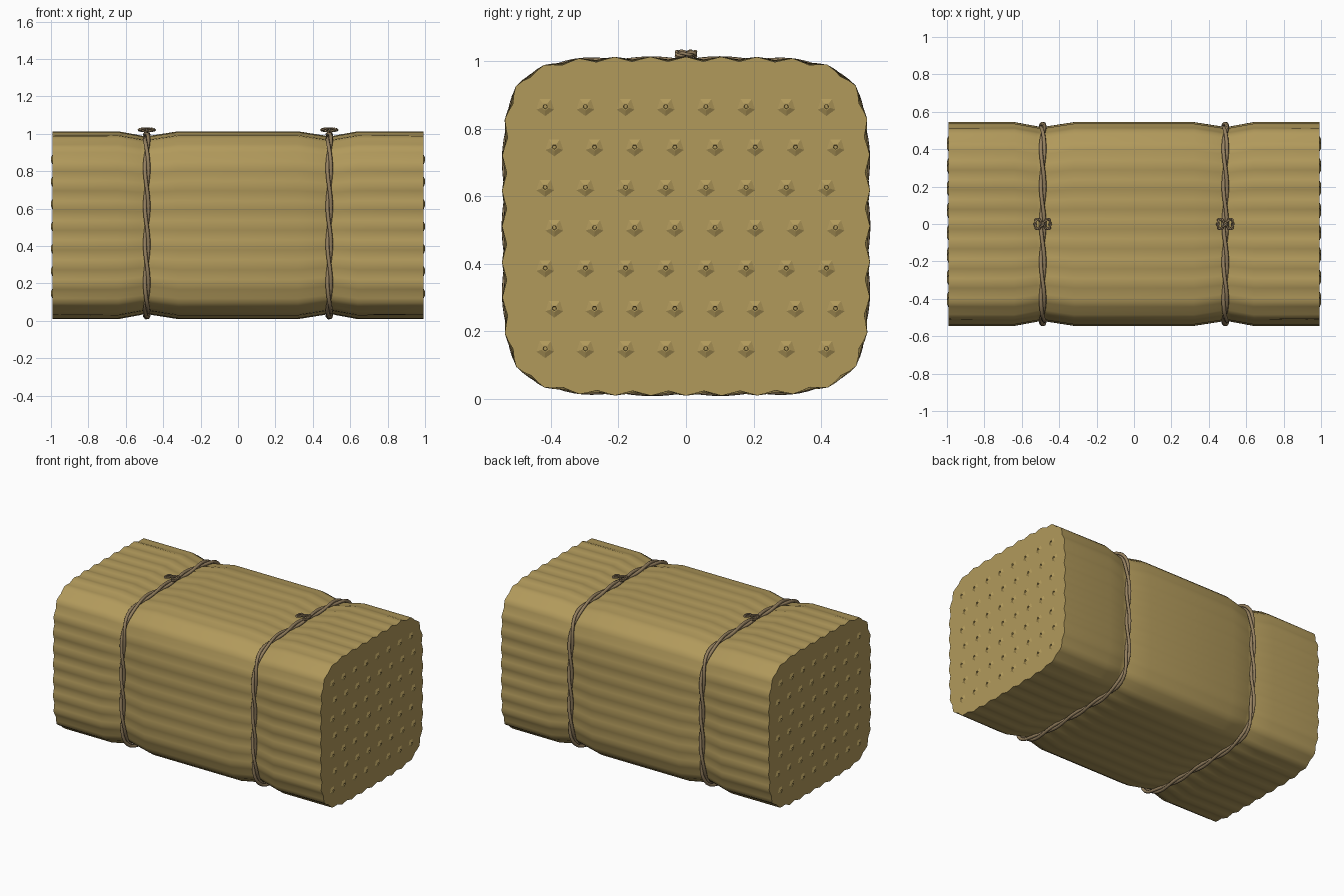
import bpy, bmesh, math
from mathutils import Vector

cube = bpy.data.objects.get("Cube")
if cube:
    bpy.data.objects.remove(cube)

HALF_Y, HALF_Z, MID_Z = 0.545, 0.502, 0.511
END_X, TIE_X = 0.993, 0.488
RIDGES, STEPS = 36, 4
COUNT = RIDGES * STEPS


def material(name, rgb):
    m = bpy.data.materials.new(name)
    m.use_nodes = True
    m.diffuse_color = (*rgb, 1)
    m.node_tree.nodes["Principled BSDF"].inputs["Base Color"].default_value = (*rgb, 1)
    return m


straw = material("straw", (0.44, 0.32, 0.105))
twine = material("twine", (0.30, 0.215, 0.115))


def outline(inset):
    """Evenly spaced points on a rounded rectangle, as (y, z) vectors."""
    dense = []
    for i in range(2000):
        a = math.tau * i / 2000
        c, s = math.cos(a), math.sin(a)
        k = (abs(c) ** 5.5 + abs(s) ** 5.5) ** (-1 / 5.5)
        dense.append(Vector((c * k * (HALF_Y - inset), s * k * (HALF_Z - inset))))
    dense.append(dense[0])
    total = sum((q - p).length for p, q in zip(dense, dense[1:]))
    points, run = [], 0.0
    for p, q in zip(dense, dense[1:]):
        if len(points) < COUNT and run >= total * len(points) / COUNT - 1e-9:
            points.append(p.copy())
        run += (q - p).length
    return points


def normals(points):
    out = []
    for i in range(len(points)):
        t = points[(i + 1) % len(points)] - points[i - 1]
        out.append(Vector((t.y, -t.x)).normalized())
    return out


def mesh_object(name, bm, mat):
    bmesh.ops.recalc_face_normals(bm, faces=bm.faces)
    mesh = bpy.data.meshes.new(name)
    bm.to_mesh(mesh)
    bm.free()
    mesh.materials.append(mat)
    obj = bpy.data.objects.new(name, mesh)
    bpy.context.collection.objects.link(obj)
    return obj


# Bale body: ridged outline lofted along x, pinched under both ties
half = [(0.32, 0, 0.007), (0.46, 0.022, 0.008), (TIE_X, 0.03, 0.006),
        (0.52, 0.022, 0.008), (0.64, 0, 0.008), (END_X, 0, 0.014)]
stations = [(-x, d, a) for x, d, a in reversed(half)] + half
bm = bmesh.new()
rings = []
for x, inset, ridge in stations:
    pts = outline(inset)
    ring = []
    for i, (p, n) in enumerate(zip(pts, normals(pts))):
        q = p - n * ridge * (0.5 - 0.5 * math.cos(math.tau * i / STEPS))
        ring.append(bm.verts.new((x, q.x, MID_Z + q.y)))
    rings.append(ring)
for r0, r1 in zip(rings, rings[1:]):
    for i in range(COUNT):
        j = (i + 1) % COUNT
        bm.faces.new((r0[i], r0[j], r1[j], r1[i]))
bm.faces.new(rings[0])
bm.faces.new(rings[-1])
body = mesh_object("bale_body", bm, straw)
bpy.ops.object.select_all(action="DESELECT")
body.select_set(True)
bpy.context.view_layer.objects.active = body
bpy.ops.object.shade_smooth_by_angle(angle=math.radians(50))


# Straw tips: hollow five-sided studs in staggered rows on both ends
def stud(bm, side, y, z):
    loops = []
    for r, h in ((0.03, -0.001), (0.011, 0.007), (0.007, 0.007), (0.006, 0.001)):
        loops.append([bm.verts.new((side * (END_X + h),
                                    y + r * math.sin(math.tau * k / 5),
                                    z - r * math.cos(math.tau * k / 5)))
                      for k in range(5)])
    for a, b in zip(loops, loops[1:]):
        for k in range(5):
            j = (k + 1) % 5
            bm.faces.new((a[k], a[j], b[j], b[k]))
    bm.faces.new(loops[-1])


for side, label in ((1, "left"), (-1, "right")):
    bm = bmesh.new()
    for row in range(7):
        for col in range(8):
            stud(bm, side, -0.417 + 0.119 * col + 0.027 * (row % 2), 0.148 + 0.1195 * row)
    # Orient every separate stud outwards by its distance from the end
    mesh_object("straw_tips_" + label, bm, straw)


def strand(name, points, radius):
    curve = bpy.data.curves.new(name, "CURVE")
    curve.dimensions = "3D"
    curve.bevel_depth = radius
    curve.bevel_resolution = 1
    spline = curve.splines.new("POLY")
    spline.points.add(len(points) - 1)
    for sp, p in zip(spline.points, points):
        sp.co = (*p, 1)
    spline.use_cyclic_u = True
    spline.use_smooth = True
    curve.materials.append(twine)
    obj = bpy.data.objects.new(name, curve)
    bpy.context.collection.objects.link(obj)


def twisted(name, centres, sides, axis, turns, offset, radius):
    """Two strands wound round a closed path."""
    for s in range(2):
        pts = []
        for i, (c, n) in enumerate(zip(centres, sides)):
            a = math.tau * turns * i / len(centres) + math.pi * s
            pts.append(c + n * offset * math.cos(a) + axis * offset * math.sin(a))
        strand(f"{name}_strand_{s + 1}", pts, radius)


# Ties round the bale, each with a small bow on top
for side, label in ((1, "left"), (-1, "right")):
    x = side * TIE_X
    path = outline(0.018)
    centres = [Vector((x, p.x, MID_Z + p.y)) for p in path]
    sides = [Vector((0, n.x, n.y)) for n in normals(path)]
    twisted("tie_" + label, centres, sides, Vector((1, 0, 0)), 9, 0.0095, 0.0105)

    bow, across = [], []
    for i in range(64):
        t = math.tau * i / 64
        bow.append(Vector((x + 0.04 * math.sin(t), 0.027 * math.sin(2 * t),
                           1.021 + 0.005 * math.cos(t))))
        across.append(Vector((-0.054 * math.cos(2 * t), 0.04 * math.cos(t), 0)).normalized())
    twisted("bow_" + label, bow, across, Vector((0, 0, 1)), 6, 0.004, 0.005)
